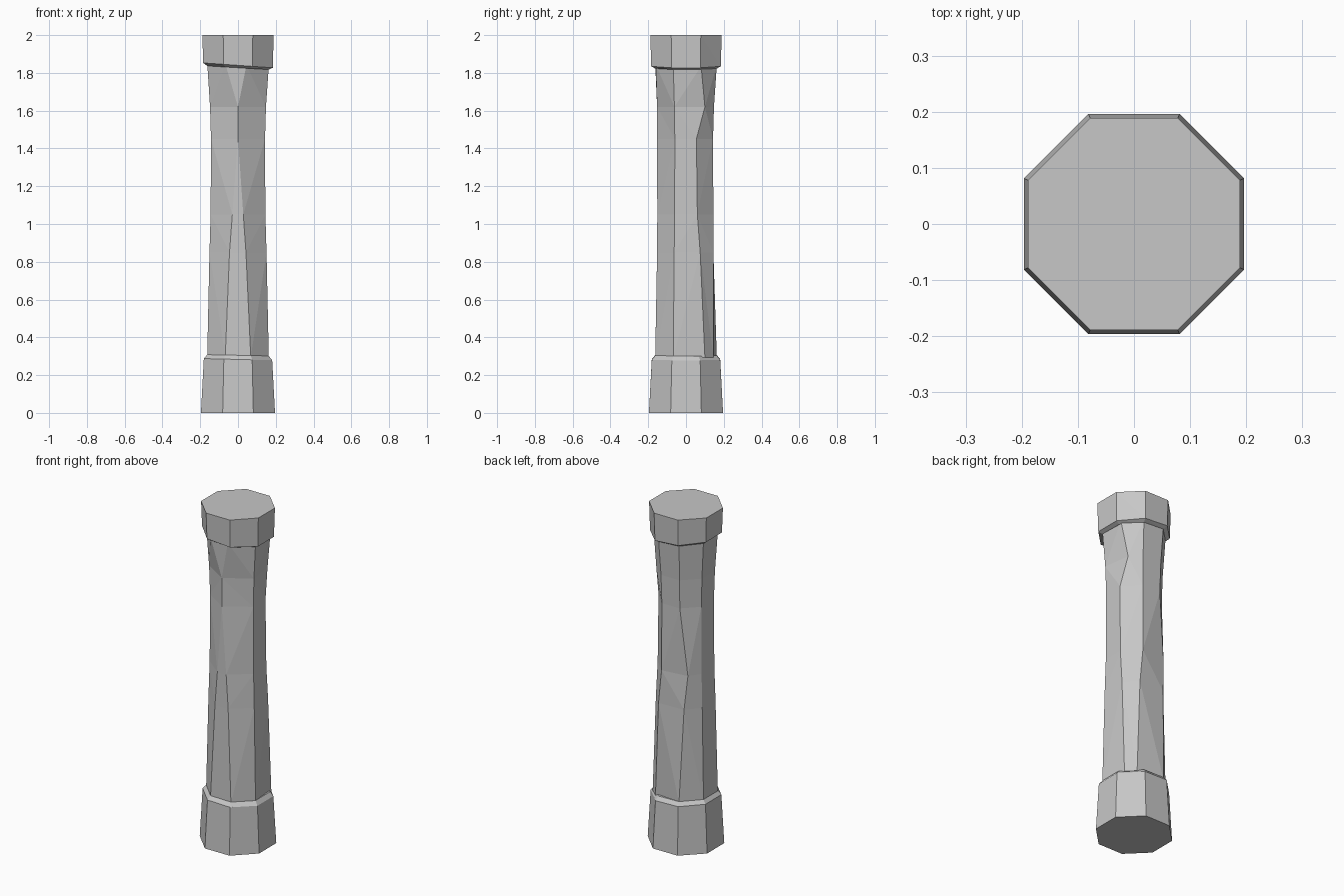
import bpy, bmesh
from math import cos, sin, pi

cube = bpy.data.objects.get("Cube")
if cube:
    bpy.data.objects.remove(cube, do_unlink=True)

stone = bpy.data.materials.new("grey_stone")
stone.use_nodes = True
grey = (0.57, 0.57, 0.57, 1)
stone.diffuse_color = grey
stone.node_tree.nodes["Principled BSDF"].inputs["Base Color"].default_value = grey


def octagon(half, z, tilt=0, moved=None):
    """Eight corners, counter-clockwise from +x+y; moved shifts chosen corners."""
    moved = moved or {}
    radius = half / cos(pi / 8)
    ring = []
    for i in range(8):
        a = pi / 8 + i * pi / 4
        x, y = moved.get(i, (radius * cos(a), radius * sin(a)))
        ring.append((x, y, z + tilt * x))
    return ring


def loft(name, rings):
    """Skin stacked octagons into a closed, flat-faced solid."""
    bm = bmesh.new()
    loops = [[bm.verts.new(p) for p in ring] for ring in rings]
    for low, high in zip(loops, loops[1:]):
        for i in range(8):
            j = (i + 1) % 8
            bm.faces.new((low[i], low[j], high[j], high[i]))
    bm.faces.new(loops[0][::-1])
    bm.faces.new(loops[-1])
    bmesh.ops.remove_doubles(bm, verts=bm.verts, dist=0.003)
    bmesh.ops.triangulate(bm, faces=[f for f in bm.faces if len(f.verts) == 4])
    bmesh.ops.recalc_face_normals(bm, faces=bm.faces)
    mesh = bpy.data.meshes.new(name)
    bm.to_mesh(mesh)
    bm.free()
    mesh.materials.append(stone)
    obj = bpy.data.objects.new(name, mesh)
    bpy.context.collection.objects.link(obj)
    return obj


# Tapered foot with a slightly uneven ledge
loft("base", [
    octagon(0.196, 0),
    octagon(0.181, 0.283, -0.025),
    octagon(0.163, 0.305, -0.02),
])

# Worn shaft: the front and two back facets pinch together along its height
pinch = (0, -0.153)
loft("shaft", [
    octagon(0.163, 0.295, -0.02, {0: (0.15, 0.1), 1: (0.1, 0.145)}),
    octagon(0.151, 0.85, 0, {0: (0.146, 0.075), 1: (0.08, 0.145),
                             2: (-0.085, 0.14), 5: (-0.045, -0.153), 6: (0.042, -0.153)}),
    octagon(0.145, 1.05, 0, {2: (-0.1, 0.125), 5: (-0.03, -0.152), 6: (0.028, -0.152)}),
    octagon(0.143, 1.45, 0, {0: (0.143, 0.055), 5: pinch, 6: pinch}),
    octagon(0.148, 1.62, 0, {0: (0.125, 0.1), 5: pinch, 6: pinch}),
    octagon(0.163, 1.845, -0.06, {0: (0.158, 0.08), 6: (0.045, -0.16)}),
])

# Capital with a narrow chamfer underneath, sagging toward one side
loft("capital", [
    octagon(0.163, 1.827, -0.06),
    octagon(0.184, 1.84, -0.07),
    octagon(0.189, 2),
])
